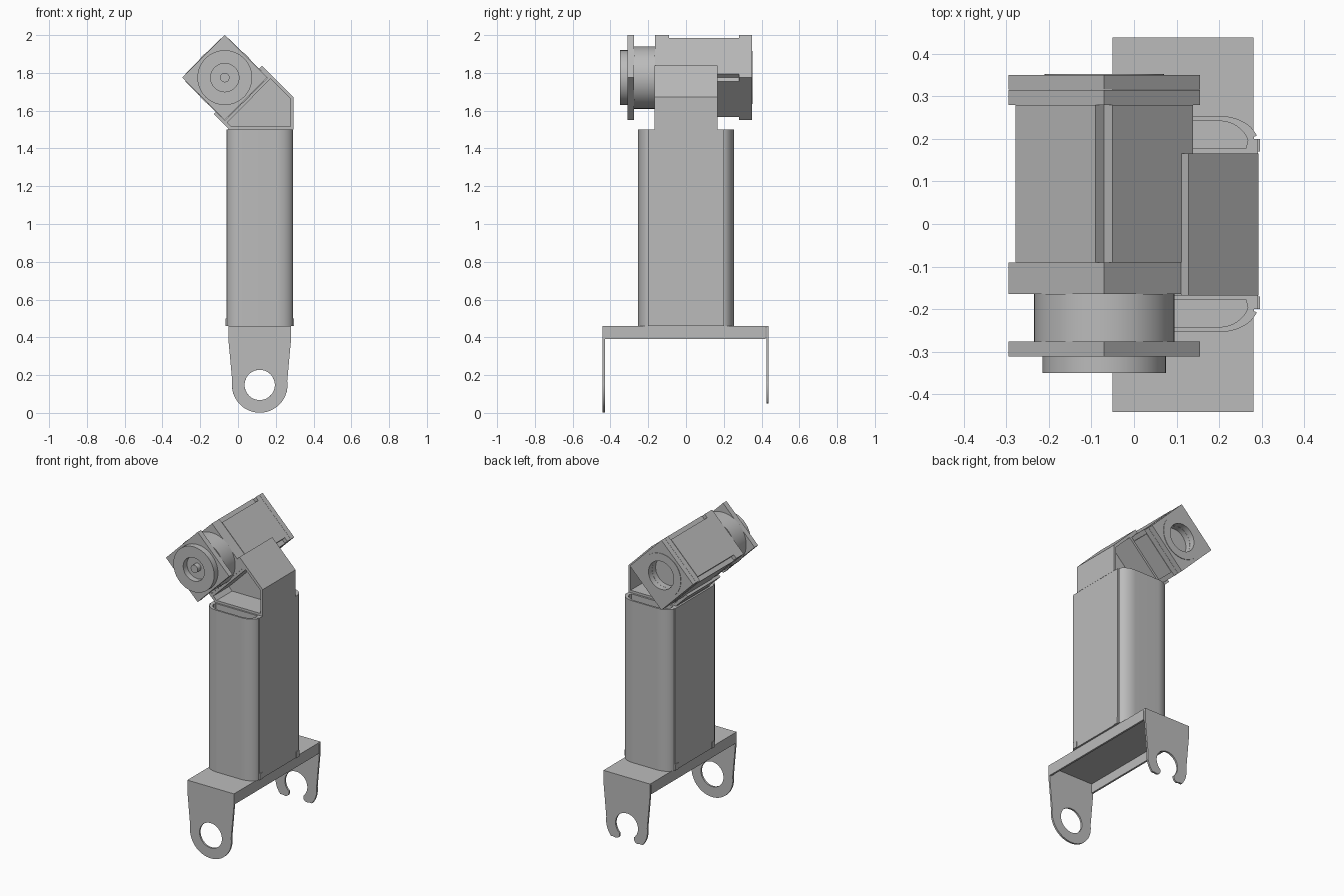
import bpy, bmesh, math
from mathutils import Matrix

if "Cube" in bpy.data.objects:
    bpy.data.objects.remove(bpy.data.objects["Cube"])

grey = bpy.data.materials.new("plain grey")
grey.use_nodes = True
GREY = (0.5, 0.5, 0.5, 1)
grey.diffuse_color = GREY
grey.node_tree.nodes["Principled BSDF"].inputs["Base Color"].default_value = GREY

UPRIGHT = Matrix.Rotation(math.pi / 2, 4, 'X')


def arc(cx, cy, rx, ry, a0, a1, n=16):
    angles = [math.radians(a0 + (a1 - a0) * i / n) for i in range(n + 1)]
    return [(cx + rx * math.cos(a), cy + ry * math.sin(a)) for a in angles]


def circle(cx, cy, r, n=64):
    return arc(cx, cy, r, r, 0, 360, n)[:-1]


def extrude(name, loops, lo, hi, upright=True):
    """Fill the outlines (later ones are holes) and extrude along y, or along z."""
    curve = bpy.data.curves.new(name, 'CURVE')
    curve.dimensions = '2D'
    curve.fill_mode = 'BOTH'
    curve.extrude = (hi - lo) / 2
    for pts in loops:
        spline = curve.splines.new('POLY')
        spline.points.add(len(pts) - 1)
        for p, (x, y) in zip(spline.points, pts):
            p.co = (x, y, 0, 1)
        spline.use_cyclic_u = True
    temp = bpy.data.objects.new(name + " outline", curve)
    bpy.context.collection.objects.link(temp)
    mesh = bpy.data.meshes.new_from_object(
        temp.evaluated_get(bpy.context.evaluated_depsgraph_get()))
    bpy.data.objects.remove(temp)
    mid = (lo + hi) / 2
    if upright:
        mesh.transform(Matrix.Translation((0, mid, 0)) @ UPRIGHT)
    else:
        mesh.transform(Matrix.Translation((0, 0, mid)))
    bm = bmesh.new()
    bm.from_mesh(mesh)
    bmesh.ops.remove_doubles(bm, verts=bm.verts, dist=1e-5)
    bmesh.ops.recalc_face_normals(bm, faces=bm.faces)
    bm.to_mesh(mesh)
    bm.free()
    mesh.materials.clear()
    mesh.materials.append(grey)
    mesh.name = name
    obj = bpy.data.objects.new(name, mesh)
    bpy.context.collection.objects.link(obj)
    bpy.ops.object.select_all(action='DESELECT')
    obj.select_set(True)
    bpy.context.view_layer.objects.active = obj
    bpy.ops.object.shade_smooth_by_angle(angle=math.radians(30))
    return obj


def box(name, x0, x1, y0, y1, z0, z1):
    return extrude(name, [[(x0, y0), (x1, y0), (x1, y1), (x0, y1)]], z0, z1, False)


def mirrored(half, cx):
    """Close a right-hand half outline by mirroring it about x = cx."""
    return half + [(2 * cx - x, y) for x, y in reversed(half)]


# Base channel
CX = 0.115
W = 0.166
box("base_plate", CX - W, CX + W, -0.435, 0.43, 0.45, 0.46)
for side, s in (("left", 1), ("right", -1)):
    a, b = sorted((CX + s * W, CX + s * (W - 0.012)))
    box("base_flange_" + side, a, b, -0.43, 0.422, 0.39, 0.455)

# Lugs: a closed ring at the front, an open hook at the back
LZ, LR, HR = 0.148, 0.147, 0.08
front_half = arc(CX, LZ, LR, LR, -90, 8) + [(CX + W, 0.39), (CX + W, 0.46)]
extrude("front_lug", [mirrored(front_half, CX), circle(CX, LZ, HR)], -0.442, -0.43)
hook_half = (arc(CX, LZ, HR, HR, 90, -50)
             + arc(CX + 0.078, 0.073, 0.026, 0.022, 180, 300, 8)
             + arc(CX, LZ, LR, LR, -40, 8) + [(CX + W, 0.39), (CX + W, 0.46)])
extrude("back_lug", [mirrored(hook_half[1:], CX)], 0.426, 0.438)

# Column with rounded ends, side grooves and open end pockets
quarter = ([(CX + 0.177, 0.2), (CX + 0.167, 0.2), (CX + 0.167, 0.206)]
           + arc(CX + 0.085, 0.19, 0.092, 0.064, 15, 90))
half = [(x, -y) for x, y in reversed(quarter)] + quarter
pocket = [(CX + 0.148, 0.178)] + arc(CX + 0.085, 0.18, 0.07, 0.062, 15, 90)
pockets = [[(x, s * y) for x, y in mirrored(pocket, CX)] for s in (1, -1)]
extrude("column", [mirrored(half, CX)] + pockets, 0.46, 1.5, False)
for sx in (1, -1):
    for sy in (1, -1):
        x, y = CX + sx * 0.174, sy * 0.185
        box("column_clip", x - 0.007, x + 0.007, y - 0.015, y + 0.015, 0.46, 0.5)

# Bent neck with lips that hold the motor, and a web inside
neck = [(-0.05, 1.5), (0.293, 1.5), (0.293, 1.672), (0.128, 1.838), (0.111, 1.821),
        (0.156, 1.775), (-0.07, 1.549), (-0.115, 1.594), (-0.128, 1.582), (-0.05, 1.505)]
opening = [(-0.035, 1.515), (0.278, 1.515), (0.278, 1.662), (0.172, 1.768), (-0.057, 1.538)]
extrude("neck", [neck, opening], -0.168, 0.166)
extrude("neck_web", [opening], -0.01, 0.01)

# Motor turned on its corner
MX, MZ = -0.07, 1.775


def diamond(r):
    return [(MX, MZ + r), (MX - r, MZ), (MX, MZ - r), (MX + r, MZ)]


def notched(r, cut):
    """A square on its corner with a V notch along each corner."""
    pts = []
    for k in range(4):
        c, s = (1, 0, -1, 0)[k], (0, 1, 0, -1)[k]
        for u, v in ((r, -cut), (r - cut, 0), (r, cut)):
            pts.append((MX + u * c - v * s, MZ + u * s + v * c))
    return pts


BORE = circle(MX, MZ, 0.09)
extrude("motor_body", [notched(0.209, 0.02)], -0.09, 0.28)
extrude("motor_front_block", [diamond(0.225)], -0.165, -0.09)
extrude("motor_back_block", [diamond(0.225), BORE], 0.28, 0.315)
extrude("motor_back_cover", [diamond(0.225), BORE], 0.316, 0.35)
extrude("motor_back_ring", [circle(MX, MZ, 0.14), BORE], 0.35, 0.353)
extrude("gear_drum", [circle(MX, MZ, 0.165)], -0.276, -0.165)
extrude("front_flange", [diamond(0.225)], -0.311, -0.276)
extrude("front_boss", [circle(MX, MZ, 0.145), circle(MX, MZ, 0.075)], -0.35, -0.311)
extrude("output_pin", [circle(MX, MZ, 0.025, 32)], -0.345, -0.311)
